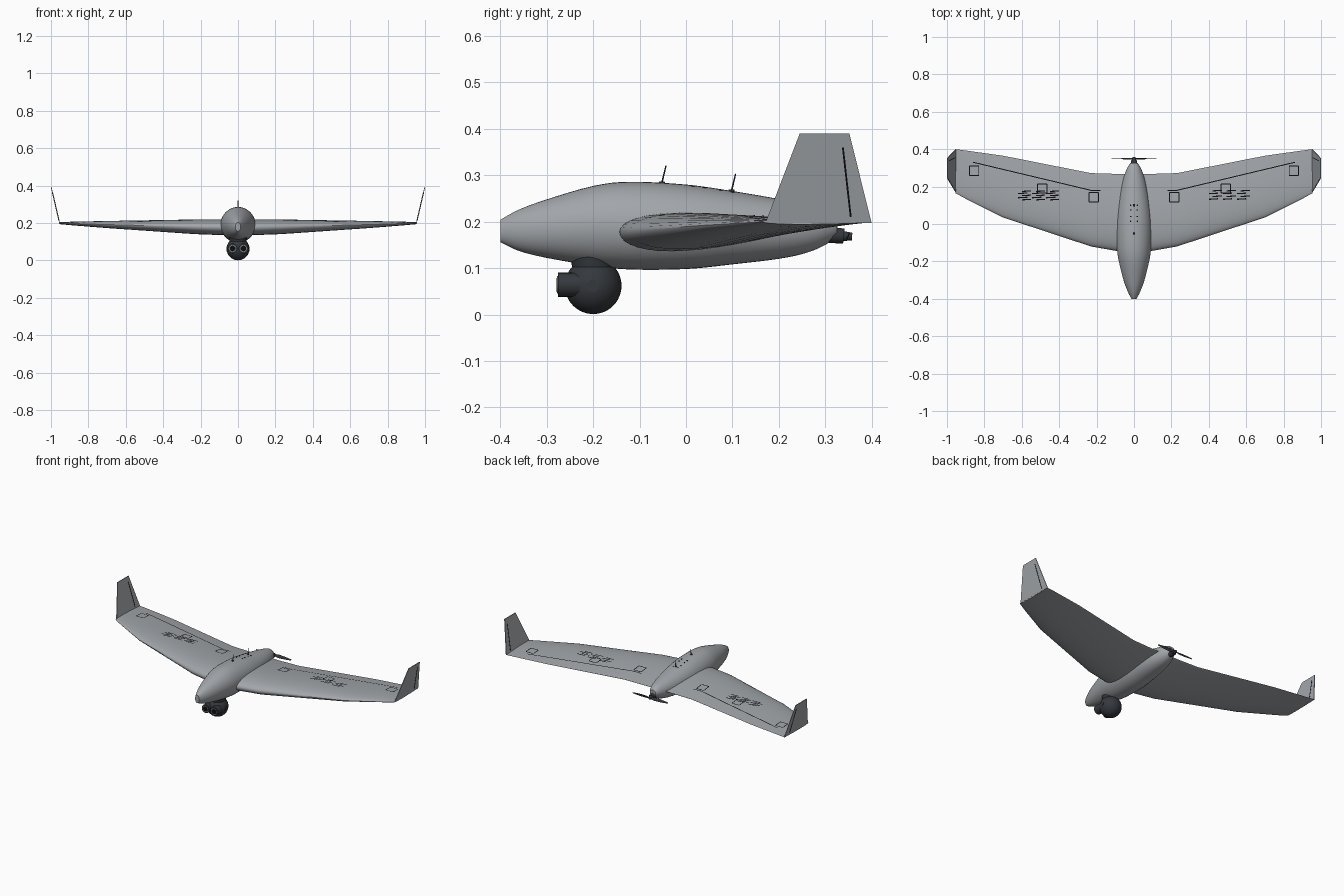
import bpy, bmesh, math
from mathutils import Vector, Matrix

if "Cube" in bpy.data.objects:
    bpy.data.objects.remove(bpy.data.objects["Cube"], do_unlink=True)


def material(name, rgb, rough=0.6):
    m = bpy.data.materials.new(name)
    m.use_nodes = True
    m.diffuse_color = (*rgb, 1)
    node = next(n for n in m.node_tree.nodes if n.type == 'BSDF_PRINCIPLED')
    node.inputs["Base Color"].default_value = (*rgb, 1)
    node.inputs["Roughness"].default_value = rough
    return m


GREY = material("airframe grey", (0.36, 0.38, 0.40))
DARK = material("charcoal", (0.035, 0.04, 0.046))
BLACK = material("line black", (0.004, 0.004, 0.005))
RING = material("ring grey", (0.2, 0.21, 0.22))


def finish(name, bm, mat, mirror=False):
    bmesh.ops.recalc_face_normals(bm, faces=bm.faces)
    mesh = bpy.data.meshes.new(name)
    bm.to_mesh(mesh)
    bm.free()
    mesh.materials.append(mat)
    ob = bpy.data.objects.new(name, mesh)
    bpy.context.collection.objects.link(ob)
    if mirror:
        ob.modifiers.new("mirror", 'MIRROR').use_clip = True
    bpy.ops.object.select_all(action='DESELECT')
    ob.select_set(True)
    bpy.context.view_layer.objects.active = ob
    bpy.ops.object.shade_smooth_by_angle(angle=math.radians(35))
    return ob


def loft(name, rings, mat, mirror=False, cap_start=True):
    bm = bmesh.new()
    vs = [[bm.verts.new(p) for p in r] for r in rings]
    n = len(vs[0])
    for a, b in zip(vs, vs[1:]):
        for i in range(n):
            j = (i + 1) % n
            bm.faces.new((a[i], a[j], b[j], b[i]))
    if cap_start:
        bm.faces.new(vs[0])
    bm.faces.new(vs[-1])
    return finish(name, bm, mat, mirror)


def rod(name, a, b, r1, r2, mat, mirror=False, sides=24):
    a, b = Vector(a), Vector(b)
    d = b - a
    bm = bmesh.new()
    turn = d.to_track_quat('Z', 'Y').to_matrix().to_4x4()
    bmesh.ops.create_cone(bm, cap_ends=True, segments=sides, radius1=r1, radius2=r2,
                          depth=d.length, matrix=Matrix.Translation((a + b) / 2) @ turn)
    return finish(name, bm, mat, mirror)


def lookup(table, t):
    """Straight interpolation in rows keyed by their first entry."""
    for a, b in zip(table, table[1:]):
        if t <= b[0]:
            break
    k = (t - a[0]) / (b[0] - a[0])
    return [p + (q - p) * k for p, q in zip(a, b)]


def smooth_rows(rows, steps):
    """Catmull-Rom refinement of the rows."""
    out = []
    for i in range(len(rows) - 1):
        p = [rows[max(0, min(len(rows) - 1, i + o))] for o in (-1, 0, 1, 2)]
        for s in range(steps):
            t = s / steps
            out.append([b + 0.5 * t * (c - a + t * (2*a - 5*b + 4*c - d + t * (3*(b - c) + d - a)))
                        for a, b, c, d in zip(*p)])
    return out + [list(rows[-1])]


# Fuselage: y, bottom, top, half width
BODY = smooth_rows([
    (-0.40, 0.156, 0.204, 0.014), (-0.36, 0.137, 0.226, 0.034), (-0.30, 0.122, 0.248, 0.056),
    (-0.20, 0.105, 0.277, 0.081), (-0.12, 0.097, 0.286, 0.092), (0.0, 0.098, 0.280, 0.094),
    (0.10, 0.108, 0.266, 0.085), (0.20, 0.120, 0.249, 0.068), (0.26, 0.133, 0.237, 0.052),
    (0.30, 0.150, 0.226, 0.036), (0.325, 0.168, 0.208, 0.020)], 4)


def body_ring(row, n=40):
    y, lo, hi, w = row
    return [(w * math.cos(a), y, (lo + hi) / 2 + (hi - lo) / 2 * math.sin(a))
            for a in (math.tau * i / n for i in range(n))]


def body_top(x, y):
    _, lo, hi, w = lookup(BODY, y)
    return (lo + hi) / 2 + (hi - lo) / 2 * math.sqrt(1 - (x / w) ** 2)


loft("fuselage", [body_ring(r) for r in BODY], GREY)

# Wing: x, leading y, trailing y, leading z, trailing z, upper bulge, lower bulge
WING = [(0.0, -0.145, 0.268, 0.178, 0.189, 0.038, 0.045),
        (0.10, -0.143, 0.268, 0.178, 0.189, 0.038, 0.045),
        (0.23, -0.120, 0.272, 0.180, 0.190, 0.036, 0.042),
        (0.70, 0.035, 0.365, 0.192, 0.196, 0.018, 0.020),
        (0.90, 0.135, 0.393, 0.198, 0.198, 0.009, 0.009),
        (0.955, 0.165, 0.400, 0.200, 0.198, 0.006, 0.005)]


def foil(u):
    return 10 * (0.2969 * math.sqrt(u) - 0.126*u - 0.3516*u**2 + 0.2843*u**3 - 0.1016*u**4)


def wing_ring(row, n=20):
    x, yl, yt, zl, zt, up, down = row
    us = [(1 - math.cos(math.pi * i / n)) / 2 for i in range(n + 1)]
    pts = [(u, up) for u in us] + [(u, -down) for u in us[-2:0:-1]]
    return [(x, yl + (yt - yl) * u, zl + (zt - zl) * u + b * foil(u)) for u, b in pts]


def wing_top(x, y):
    _, yl, yt, zl, zt, up, _ = lookup(WING, abs(x))
    u = max(0, min(1, (y - yl) / (yt - yl)))
    return zl + (zt - zl) * u + up * foil(u)


loft("wing", [wing_ring(r) for r in WING], GREY, mirror=True, cap_start=False)


# Painted lines draped over the wing skin
def drape(bm, p, q, width, steps=14):
    p, q = Vector(p), Vector(q)
    side = (q - p).orthogonal().normalized() * width / 2
    prev = None
    for i in range(steps + 1):
        c = p.lerp(q, i / steps)
        pair = [bm.verts.new((v.x, v.y, wing_top(*v) + 0.0012)) for v in (c - side, c + side)]
        if prev:
            bm.faces.new((prev[0], prev[1], pair[1], pair[0]))
        prev = pair


bm = bmesh.new()
drape(bm, (0.23, 0.18), (0.86, 0.33), 0.005, 40)
drape(bm, (0.18, 0.18), (0.23, 0.18), 0.005)
finish("control_surface_line", bm, BLACK, mirror=True)

bm = bmesh.new()
h = 0.025
for cx, cy in ((0.855, 0.285), (0.49, 0.19), (0.215, 0.143)):
    for s in (-h, h):
        drape(bm, (cx - h, cy + s), (cx + h, cy + s), 0.005)
        drape(bm, (cx + s, cy - h), (cx + s, cy + h), 0.005)
finish("servo_hatch_outline", bm, BLACK, mirror=True)

# Plain marking bars, denser on the right wing
for name, sign, rows in (("right_wing_bars", -1, 5), ("left_wing_bars", 1, 4)):
    bm = bmesh.new()
    for i in range(rows):
        y = 0.132 + 0.045 * i / (rows - 1)
        for k in range(3):
            x = 0.40 + 0.075 * k + 0.02 * (i % 2)
            drape(bm, (sign * x, y), (sign * (x + 0.05), y + 0.003 * sign), 0.006)
    finish(name, bm, BLACK)


# Winglets with rudder hinge lines
def plate(name, outline, thick, mat):
    rings = [[(x0 + s * thick / 2, y, z) for x0, y, z in outline] for s in (-1, 1)]
    return loft(name, rings, mat, mirror=True)


def winglet_x(z):
    return 0.954 + 0.044 * (z - 0.2) / 0.19


def on_winglet(points):
    return [(winglet_x(z), y, z) for y, z in points]


plate("winglet", on_winglet([(0.172, 0.2), (0.4, 0.197), (0.352, 0.39), (0.245, 0.39)]), 0.004, GREY)
plate("rudder_line", on_winglet([(0.353, 0.21), (0.357, 0.21), (0.340, 0.36), (0.336, 0.36)]),
      0.006, BLACK)

# Camera ball with twin lenses and a neck
bm = bmesh.new()
bmesh.ops.create_uvsphere(bm, u_segments=40, v_segments=24, radius=0.061,
                          matrix=Matrix.Translation((0, -0.2, 0.062)))
finish("camera_ball", bm, DARK)
rod("camera_neck", (0, -0.2, 0.10), (0, -0.2, 0.13), 0.045, 0.05, DARK)
rod("lens_barrel", (0.029, -0.276, 0.064), (0.029, -0.21, 0.064), 0.026, 0.026, DARK, True)
rod("lens_ring", (0.029, -0.278, 0.064), (0.029, -0.27, 0.064), 0.019, 0.019, RING, True)
rod("lens_glass", (0.029, -0.279, 0.064), (0.029, -0.27, 0.064), 0.015, 0.015, BLACK, True)
rod("camera_pivot", (0.04, -0.2, 0.062), (0.0615, -0.2, 0.062), 0.013, 0.013, DARK, True)

# Motor and pusher propeller
rod("motor", (0, 0.305, 0.172), (0, 0.34, 0.169), 0.018, 0.016, DARK)
rod("propeller_hub", (0, 0.338, 0.169), (0, 0.358, 0.168), 0.011, 0.008, DARK)
rings = []
for x, chord, twist in ((0.0, 0.010, 50), (0.03, 0.020, 65), (0.07, 0.017, 74), (0.12, 0.007, 80)):
    a = math.radians(twist)
    ring = [(-chord / 2, 0), (0, 0.0015), (chord / 2, 0), (0, -0.0015)]
    rings.append([(x, 0.349 + c * math.cos(a) - t * math.sin(a),
                   0.168 + c * math.sin(a) + t * math.cos(a)) for c, t in ring])
blade = loft("propeller_blade_left", rings, DARK)
other = blade.copy()
other.name = "propeller_blade_right"
other.matrix_world = (Matrix.Translation((0, 0, 0.168)) @ Matrix.Rotation(math.pi, 4, 'Y')
                      @ Matrix.Translation((0, 0, -0.168)))
bpy.context.collection.objects.link(other)

# Antennas and small fittings on the spine
for name, y in (("front_antenna", -0.052), ("rear_antenna", 0.098)):
    z = body_top(0, y)
    rod(name + "_base", (0, y, z - 0.004), (0, y, z + 0.003), 0.007, 0.006, DARK)
    rod(name, (0, y, z), (0, y + 0.009, z + 0.037), 0.0018, 0.0014, DARK, sides=10)
for i, y in enumerate((0.015, 0.04, 0.075, 0.1)):
    z = body_top(0.018, y)
    rod(f"spine_fastener_{i + 1}", (0.018, y, z - 0.004), (0.018, y, z + 0.001),
        0.004, 0.004, BLACK, True, 12)
